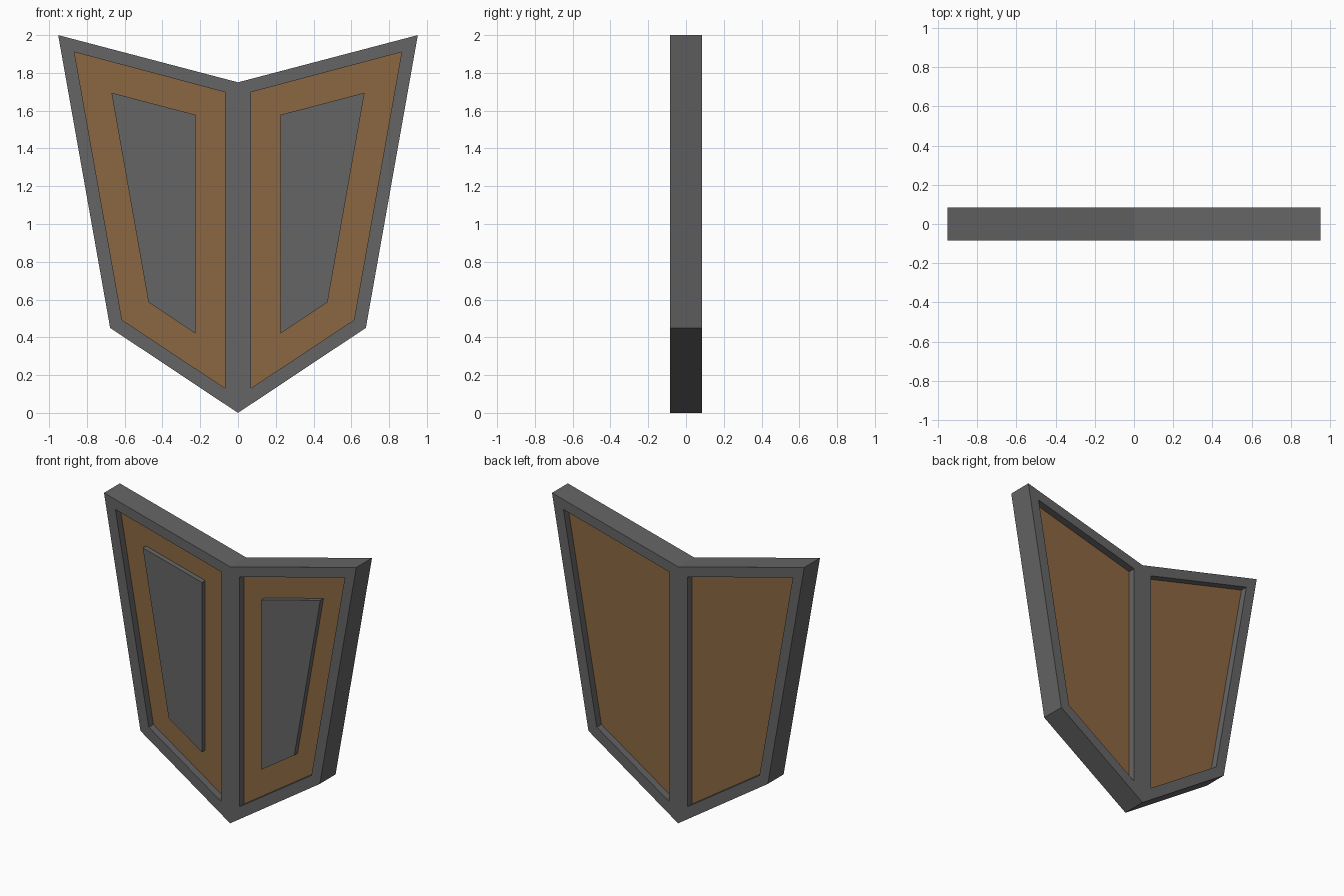
import bpy, bmesh

if "Cube" in bpy.data.objects:
    bpy.data.objects.remove(bpy.data.objects["Cube"])

def material(name, rgb):
    m = bpy.data.materials.new(name)
    m.diffuse_color = (*rgb, 1)
    m.use_nodes = True
    m.node_tree.nodes["Principled BSDF"].inputs["Base Color"].default_value = m.diffuse_color
    return m

GREY = material("dark grey metal", (0.13, 0.13, 0.13))
BROWN = material("brown leather", (0.26, 0.136, 0.055))

# Right-half outlines in x, z, anticlockwise seen from the front
OUTER = [(0, 0), (0.677, 0.45), (0.952, 2.0), (0, 1.75)]
OPENING = [(0.07, 0.132), (0.614, 0.492), (0.866, 1.91), (0.07, 1.698)]
PLATE = [(0.224, 0.42), (0.474, 0.585), (0.67, 1.695), (0.224, 1.578)]

def loop(bm, pts, y):
    return [bm.verts.new((x, y, z)) for x, z in pts]

def finish(bm, name, mat):
    mesh = bpy.data.meshes.new(name)
    bmesh.ops.recalc_face_normals(bm, faces=bm.faces)
    bm.to_mesh(mesh)
    bm.free()
    mesh.materials.append(mat)
    ob = bpy.data.objects.new(name, mesh)
    bpy.context.collection.objects.link(ob)
    mirror = ob.modifiers.new("mirror", 'MIRROR')
    mirror.merge_threshold = 0.0005

def strip(bm, a, b, skip=()):
    n = len(a)
    for i in range(n):
        if i not in skip:
            j = (i + 1) % n
            bm.faces.new((a[i], a[j], b[j], b[i]))

def slab(name, pts, y0, y1, mat):
    bm = bmesh.new()
    a, b = loop(bm, pts, y0), loop(bm, pts, y1)
    bm.faces.new(a)
    bm.faces.new(b[::-1])
    strip(bm, b, a)
    finish(bm, name, mat)

# Frame: ring around the opening, left open on the mirror plane
bm = bmesh.new()
of, ob_ = loop(bm, OUTER, -0.085), loop(bm, OUTER, 0.085)
hf, hb = loop(bm, OPENING, -0.085), loop(bm, OPENING, 0.085)
strip(bm, of, hf)            # front border
strip(bm, hf, hb)            # opening walls
strip(bm, hb, ob_)           # back border
strip(bm, ob_, of, skip=(3,))  # outer rim
finish(bm, "frame", GREY)

# Recessed panels and the raised plates on their front
slab("panel", OPENING, -0.035, 0.035, BROWN)
slab("raised_plate", PLATE, -0.07, -0.03, GREY)
